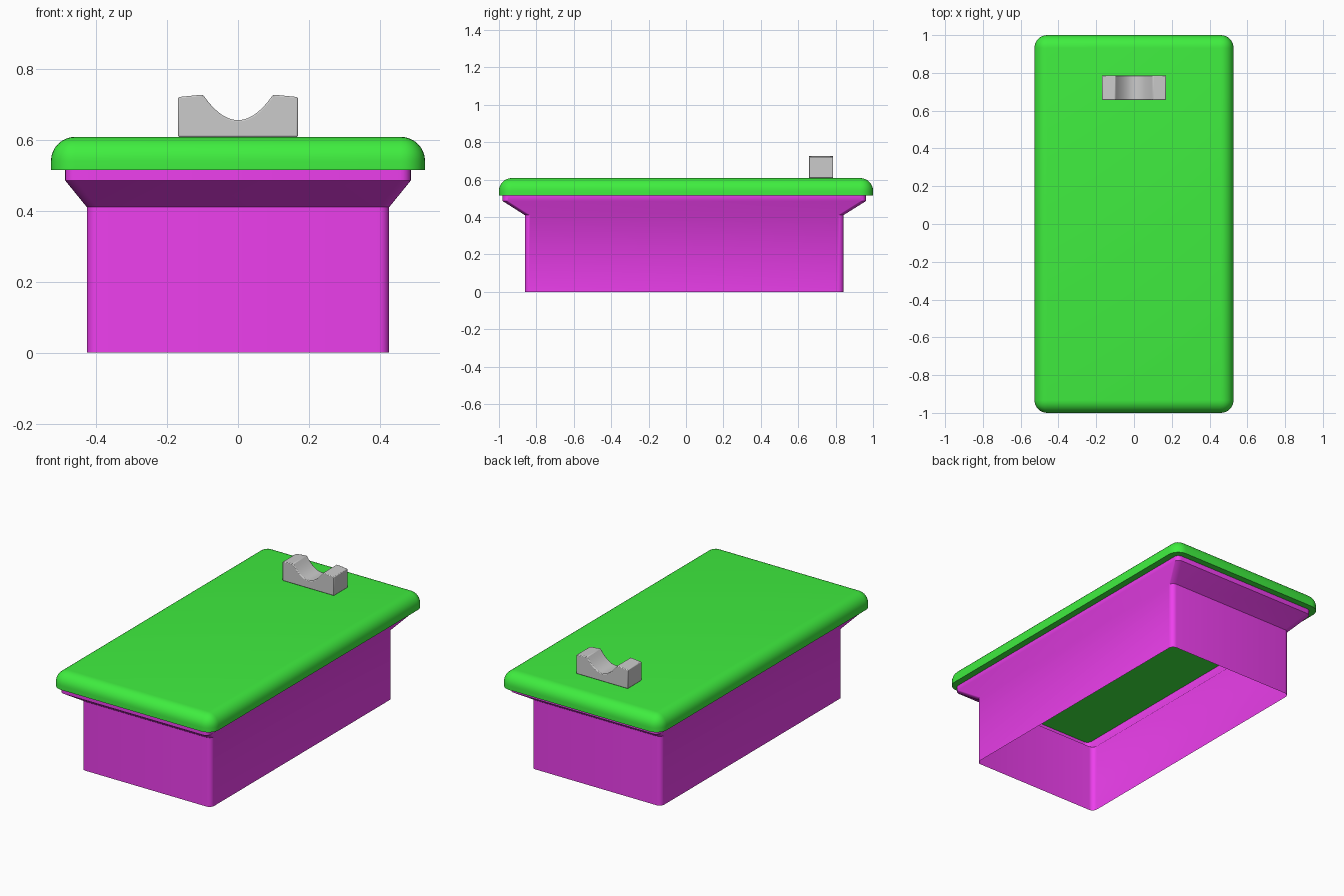
import bpy, bmesh, math

if "Cube" in bpy.data.objects:
    bpy.data.objects.remove(bpy.data.objects["Cube"])


def material(name, rgb):
    m = bpy.data.materials.new(name)
    m.diffuse_color = (*rgb, 1)
    m.use_nodes = True
    m.node_tree.nodes["Principled BSDF"].inputs["Base Color"].default_value = m.diffuse_color
    return m


def finish(name, bm, mat=None, angle=30):
    me = bpy.data.meshes.new(name)
    bm.to_mesh(me)
    bm.free()
    ob = bpy.data.objects.new(name, me)
    bpy.context.collection.objects.link(ob)
    if mat:
        me.materials.append(mat)
    bpy.ops.object.select_all(action='DESELECT')
    ob.select_set(True)
    bpy.context.view_layer.objects.active = ob
    bpy.ops.object.shade_smooth_by_angle(angle=math.radians(angle))
    return ob


def rounded_ring(bm, x, y0, y1, z, r, n=5):
    """Counter-clockwise ring of vertices around a rounded rectangle."""
    ring = []
    corners = [(x - r, y1 - r), (r - x, y1 - r), (r - x, y0 + r), (x - r, y0 + r)]
    for k, (cx, cy) in enumerate(corners):
        for i in range(n + 1):
            a = math.pi / 2 * (k + i / n)
            ring.append(bm.verts.new((cx + r * math.cos(a), cy + r * math.sin(a), z)))
    return ring


green = material("green", (0.05, 0.85, 0.05))
magenta = material("magenta", (0.85, 0.05, 0.85))

# Tub: thin open sleeve that flares out to a rim under the lid
bm = bmesh.new()
sections = [(0.426, -0.862, 0.842, 0.0), (0.426, -0.862, 0.842, 0.41),
            (0.487, -0.98, 0.962, 0.485), (0.487, -0.98, 0.962, 0.515)]
rings = [rounded_ring(bm, *s, 0.03) for s in sections]
for low, high in zip(rings, rings[1:]):
    for i in range(len(low)):
        j = (i + 1) % len(low)
        bm.faces.new((low[i], low[j], high[j], high[i]))
finish("tub", bm, magenta, 45)

# Lid: flat slab with rounded corners and a rolled top edge
bm = bmesh.new()
bmesh.ops.create_cube(bm, size=1)
for v in bm.verts:
    v.co.x *= 1.054
    v.co.y *= 2
    v.co.z = 0.515 if v.co.z < 0 else 0.608
edges = [e for e in bm.edges if any(v.co.z > 0.55 for v in e.verts)]
bmesh.ops.bevel(bm, geom=edges, offset=0.068, offset_type='OFFSET',
                segments=8, profile=0.5, affect='EDGES')
finish("lid", bm, green)

# Cradle: small block with a scooped top
bm = bmesh.new()
half, lip, steps = 0.169, 0.099, 14
profile = [(-half, 0.608), (half, 0.608), (half, 0.72)]
for i in range(steps + 1):
    x = lip * (1 - 2 * i / steps)
    profile.append((x, 0.655 + 0.072 * (x / lip) ** 2))
profile.append((-half, 0.72))
face = bm.faces.new([bm.verts.new((x, 0.657, z)) for x, z in profile])
out = bmesh.ops.extrude_face_region(bm, geom=[face])
for g in out["geom"]:
    if isinstance(g, bmesh.types.BMVert):
        g.co.y = 0.787
bmesh.ops.recalc_face_normals(bm, faces=bm.faces)
cradle = finish("cradle", bm)
bevel = cradle.modifiers.new("soft_edges", 'BEVEL')
bevel.width = 0.004
bevel.segments = 2
bevel.limit_method = 'ANGLE'
bevel.angle_limit = math.radians(40)
